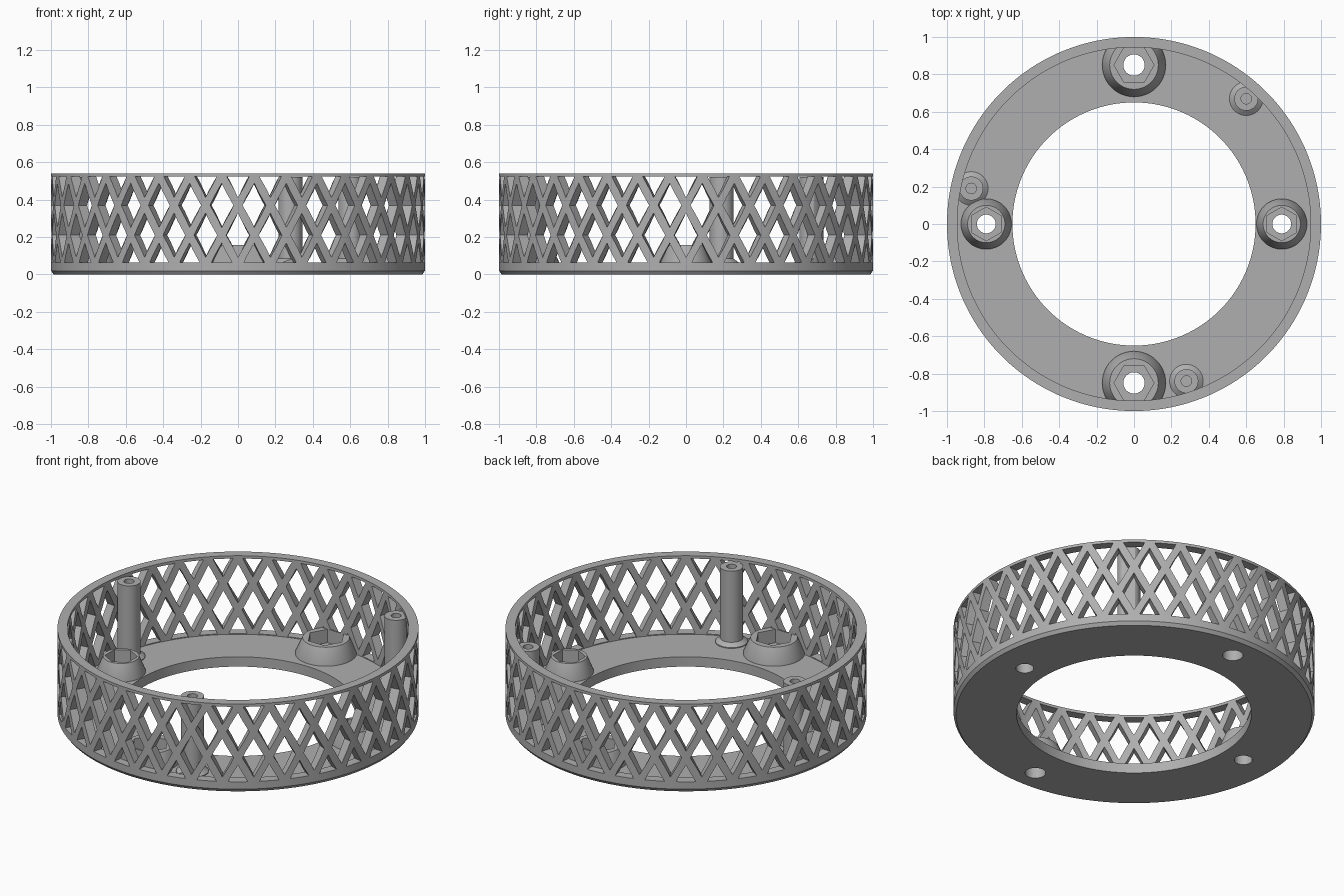
import bpy, bmesh, math
from mathutils import Vector

if "Cube" in bpy.data.objects:
    bpy.data.objects.remove(bpy.data.objects["Cube"])

gray = bpy.data.materials.new("plain gray")
gray.diffuse_color = (0.43, 0.43, 0.43, 1)
gray.use_nodes = True
gray.node_tree.nodes["Principled BSDF"].inputs["Base Color"].default_value = gray.diffuse_color


def make(name, bm):
    bmesh.ops.recalc_face_normals(bm, faces=bm.faces)
    me = bpy.data.meshes.new(name)
    bm.to_mesh(me)
    bm.free()
    me.materials.append(gray)
    ob = bpy.data.objects.new(name, me)
    bpy.context.collection.objects.link(ob)
    return ob


def lathe(bm, profile, n, cx=0, cy=0, turn=0.0):
    """Revolve a closed (radius, z) profile; radius 0 points become poles."""
    rings = []
    for r, z in profile:
        if r == 0:
            rings.append([bm.verts.new((cx, cy, z))] * n)
        else:
            rings.append([bm.verts.new((cx + r * math.cos(turn + math.tau * i / n),
                                        cy + r * math.sin(turn + math.tau * i / n), z))
                          for i in range(n)])
    for k in range(len(rings)):
        a, b = rings[k], rings[(k + 1) % len(rings)]
        if a[0] is a[1] and b[0] is b[1]:
            continue
        for i in range(n):
            j = (i + 1) % n
            quad = []
            for v in (a[i], a[j], b[j], b[i]):
                if v not in quad:
                    quad.append(v)
            bm.faces.new(quad)


def rod(bm, r, z0, z1, n, cx=0, cy=0, turn=0.0):
    lathe(bm, [(0, z0), (r, z0), (r, z1), (0, z1)], n, cx, cy, turn)


def boolean(ob, cutter, op):
    """Apply a boolean and remove the cutter."""
    mod = ob.modifiers.new("cut", 'BOOLEAN')
    mod.operation, mod.object, mod.solver = op, cutter, 'EXACT'
    bpy.context.view_layer.update()
    dg = bpy.context.evaluated_depsgraph_get()
    me = bpy.data.meshes.new_from_object(ob.evaluated_get(dg))
    ob.modifiers.clear()
    ob.data = me
    bpy.data.objects.remove(cutter)


R_OUT, R_IN, R_HOLE = 1.0, 0.945, 0.65
HEIGHT, FLOOR = 0.54, 0.06
parts = []

# bolt positions: x, y, base radius, top radius, nut radius, bolt radius, nut turn
bosses = [(0, s * 0.85, 0.17, 0.13, 0.107, 0.057, 0) for s in (1, -1)]
bosses += [(s * 0.79, 0, 0.135, 0.10, 0.09, 0.05, math.pi / 6) for s in (1, -1)]

# ring body: base plate and wall in one profile
bm = bmesh.new()
lathe(bm, [(R_HOLE, 0), (0.985, 0), (R_OUT, 0.02), (R_OUT, HEIGHT),
           (R_IN, HEIGHT), (R_IN, FLOOR), (R_HOLE, FLOOR)], 144, turn=math.pi / 144)
body = make("ring_body", bm)
parts.append(body)

# diamond lattice openings, clipped between the lower and upper bands
COUNT, LOW, HIGH = 36, 0.065, 0.523
STEP = math.tau / COUNT
HALF_W, HALF_H = 0.063, 0.118


def opening(bm, angle, zc):
    levels = [max(zc - HALF_H, LOW), min(zc + HALF_H, HIGH)]
    if LOW < zc < HIGH:
        levels.insert(1, zc)
    left, right = [], []
    for z in levels:
        w = HALF_W * (1 - abs(z - zc) / HALF_H)
        right.append((w, z))
        if w > 1e-5:
            left.append((-w, z))
    outline = right + left[::-1]
    rings = []
    for r in (0.90, 1.06):
        rings.append([bm.verts.new((r * math.cos(angle + u), r * math.sin(angle + u), z))
                      for u, z in outline])
    bm.faces.new(rings[0])
    bm.faces.new(rings[1][::-1])
    n = len(outline)
    for i in range(n):
        j = (i + 1) % n
        bm.faces.new((rings[0][i], rings[0][j], rings[1][j], rings[1][i]))


bm = bmesh.new()
for row, zc in enumerate((0.53, 0.37, 0.21, 0.05)):
    for i in range(COUNT):
        opening(bm, (i + 0.5 * (row % 2)) * STEP, zc)
boolean(body, make("lattice_cutter", bm), 'DIFFERENCE')

# bolt holes through the base plate
bm = bmesh.new()
for x, y, _, _, _, bolt, _ in bosses:
    rod(bm, bolt, -0.1, 0.3, 32, x, y)
boolean(body, make("bolt_cutter", bm), 'DIFFERENCE')


def clip_to_wall(ob):
    bm = bmesh.new()
    rod(bm, 0.952, -0.1, 0.8, 144)
    boolean(ob, make("clip", bm), 'INTERSECT')


# conical bosses with hexagonal nut pockets
for k, (x, y, r0, r1, nut, bolt, turn) in enumerate(bosses):
    bm = bmesh.new()
    lathe(bm, [(0, 0.04), (r0, 0.04), (r0, FLOOR + 0.01), (r1, 0.157), (0, 0.157)], 48, x, y)
    boss = make("nut_boss_%d" % (k + 1), bm)
    if math.hypot(x, y) + r0 > 0.95:
        clip_to_wall(boss)
    bm = bmesh.new()
    rod(bm, nut, 0.075, 0.3, 6, x, y, turn)
    boolean(boss, make("nut_cutter", bm), 'DIFFERENCE')
    bm = bmesh.new()
    rod(bm, bolt, -0.1, 0.2, 32, x, y)
    boolean(boss, make("bolt_cutter", bm), 'DIFFERENCE')
    parts.append(boss)

# standoff posts with flared feet and blind screw holes
for k, (x, y) in enumerate([(0.6, 0.67), (-0.87, 0.19), (0.28, -0.84)]):
    bm = bmesh.new()
    lathe(bm, [(0, 0.04), (0.09, 0.04), (0.09, FLOOR + 0.005), (0.064, 0.085), (0.064, 0.52),
               (0.028, 0.52), (0.028, 0.30), (0, 0.30)], 32, x, y)
    post = make("standoff_post_%d" % (k + 1), bm)
    clip_to_wall(post)
    parts.append(post)

# smooth round surfaces, sharp edges kept
bpy.ops.object.select_all(action='DESELECT')
for ob in parts:
    ob.select_set(True)
bpy.context.view_layer.objects.active = body
bpy.ops.object.shade_smooth_by_angle(angle=math.radians(30))
